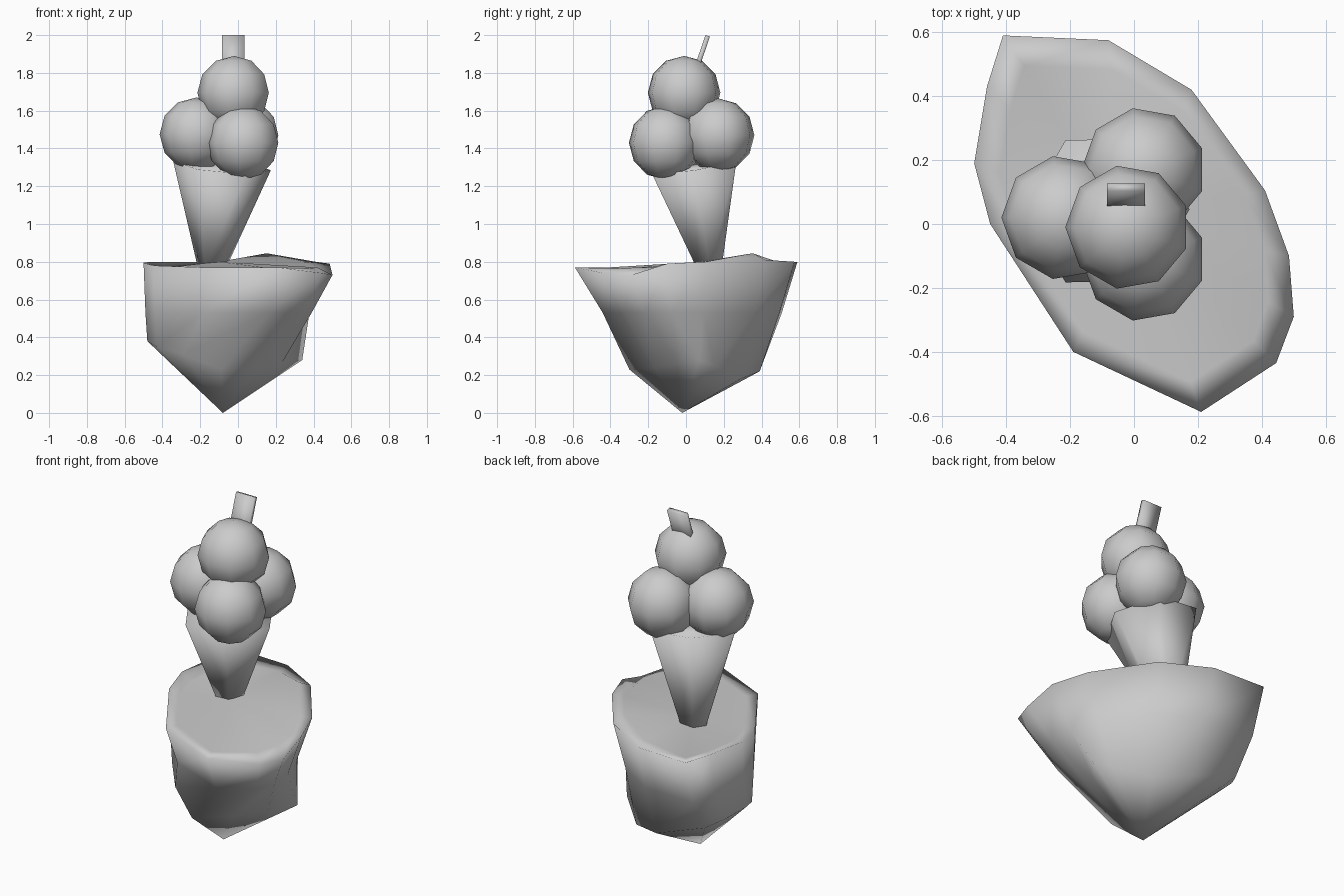
import bpy, bmesh
from math import radians, sin, cos, tau
from mathutils import Vector, Matrix

if "Cube" in bpy.data.objects:
    bpy.data.objects.remove(bpy.data.objects["Cube"])


def make_object(name, bm):
    bmesh.ops.recalc_face_normals(bm, faces=bm.faces)
    for f in bm.faces:
        f.smooth = True
    mesh = bpy.data.meshes.new(name)
    bm.to_mesh(mesh)
    bm.free()
    obj = bpy.data.objects.new(name, mesh)
    bpy.context.collection.objects.link(obj)
    return obj


def loft(bm, rings, start, end):
    """Skin closed rings; start/end are points to fan to, or None for flat caps."""
    loops = [[bm.verts.new(p) for p in r] for r in rings]
    n = len(loops[0])
    for a, b in zip(loops, loops[1:]):
        for i in range(n):
            bm.faces.new((a[i], a[(i + 1) % n], b[(i + 1) % n], b[i]))
    for loop, point in ((loops[0], start), (loops[-1], end)):
        if point is None:
            bm.faces.new(loop)
        else:
            v = bm.verts.new(point)
            for i in range(n):
                bm.faces.new((loop[i], loop[(i + 1) % n], v))


# Rock: irregular rim, slightly sunken top, undercut sides running to a point
rim = [(-.41, .59, .80), (-.08, .575, .80), (.18, .42, .81), (.41, .105, .80),
       (.485, -.10, .79), (.50, -.29, .73), (.445, -.435, .74), (.21, -.588, .77),
       (-.19, -.40, .77), (-.45, 0, .78), (-.50, .19, .795), (-.46, .43, .80)]
lower = [(-.39, .38, .33), (-.08, .39, .22), (.12, .29, .18), (.28, .15, .25),
         (.34, .07, .28), (.23, -.05, .26), (.09, -.17, .24), (-.09, -.30, .23),
         (-.29, -.17, .31), (-.43, 0, .35), (-.48, .13, .38), (-.45, .28, .36)]
inner_z = [.775, .80, .845, .80, .77, .77, .765, .765, .77, .77, .77, .77]


def shrink(p, right, left, back, front, z):
    return (p[0] * (right if p[0] > 0 else left),
            p[1] * (back if p[1] > 0 else front), z)


inner = [shrink(p, .84, .84, .84, .84, z) for p, z in zip(rim, inner_z)]
middle = [shrink(p, .78, .98, .86, .75, .53) for p in rim]
bm = bmesh.new()
loft(bm, [inner, rim, middle, lower], (-.1, .08, .80), (-.08, -.02, 0))
make_object("floating_rock", bm)

# Leaning six-sided cone
foot, mouth = Vector((-.14, .125, .77)), Vector((-.085, .042, 1.31))
axis = (mouth - foot).normalized()
side = (Vector((1, 0, 0)) - axis * axis.x).normalized()
depth = axis.cross(side)


def hexagon(center, r):
    return [center + side * r * cos(tau * i / 6) + depth * r * sin(tau * i / 6)
            for i in range(6)]


bm = bmesh.new()
loft(bm, [hexagon(foot, .075), hexagon(mouth, .26)], None, None)
make_object("cone", bm)

# Four faceted scoops
scoops = {"scoop_left": (-.22, .02, 1.475), "scoop_front": (.03, -.11, 1.43),
          "scoop_back": (.03, .17, 1.47), "scoop_top": (-.02, -.01, 1.695)}
for name, pos in scoops.items():
    bm = bmesh.new()
    bmesh.ops.create_uvsphere(bm, u_segments=9, v_segments=6, radius=.195,
                              matrix=Matrix.Rotation(tau / 4, 4, 'Z'))
    make_object(name, bm).location = pos

# Flat wafer leaning backwards
tilt, length = radians(19), .26
bm = bmesh.new()
bmesh.ops.create_cube(bm, size=1)
bmesh.ops.scale(bm, vec=(.12, .025, length), verts=bm.verts)
wafer = make_object("wafer", bm)
wafer.rotation_euler.x = -tilt
wafer.location = (-.025, .115 - sin(tilt) * length / 2, 1.996 - cos(tilt) * length / 2)
